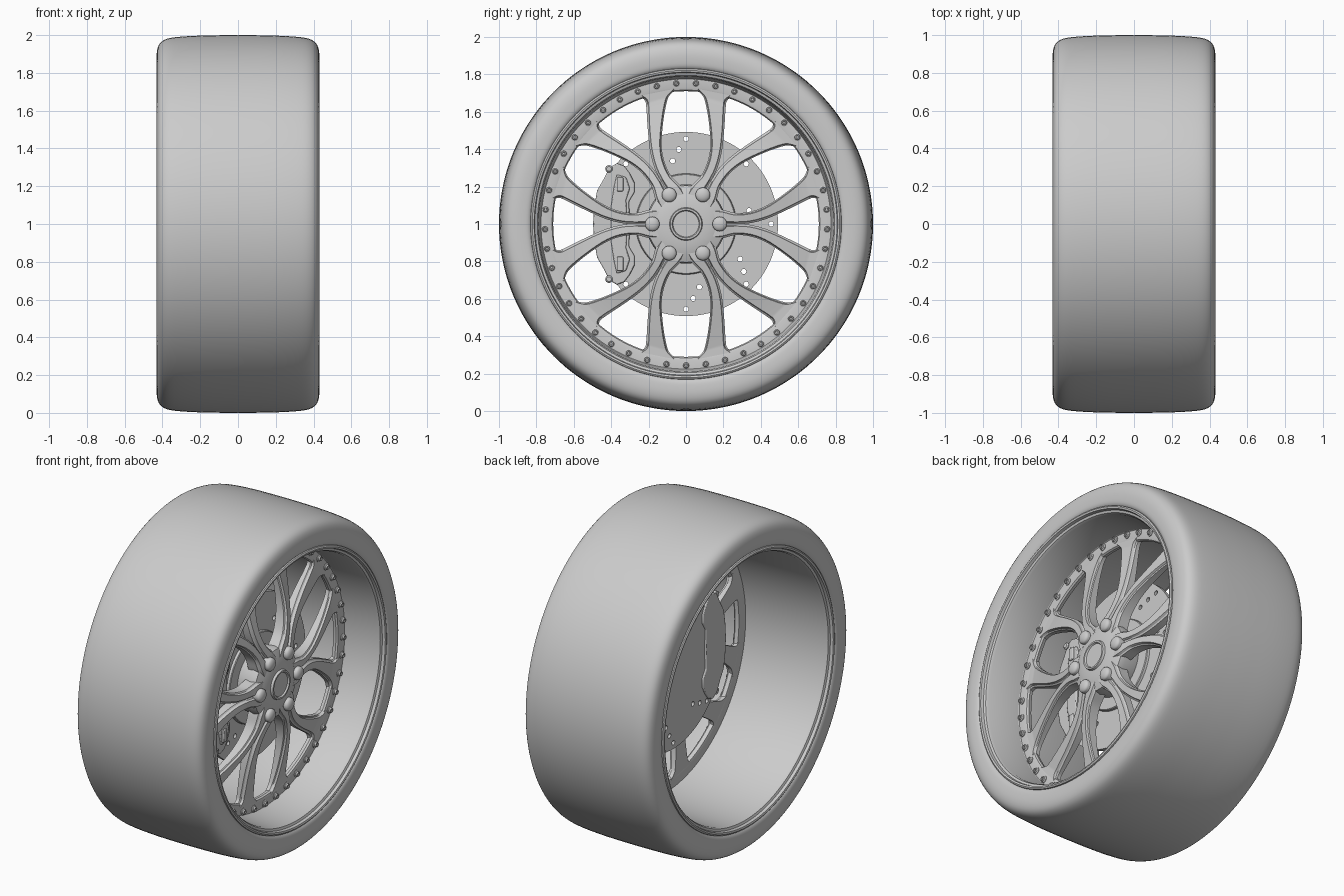
import bpy, bmesh, math
from mathutils import Vector

if "Cube" in bpy.data.objects:
    bpy.data.objects.remove(bpy.data.objects["Cube"])

AXLE_Z = 1.0


def finish(name, bm, angle=35, bevel=0):
    """Turn a bmesh into a smooth-by-angle object."""
    bmesh.ops.remove_doubles(bm, verts=bm.verts, dist=1e-5)
    bmesh.ops.recalc_face_normals(bm, faces=bm.faces)
    me = bpy.data.meshes.new(name)
    bm.to_mesh(me)
    bm.free()
    ob = bpy.data.objects.new(name, me)
    bpy.context.collection.objects.link(ob)
    bpy.ops.object.select_all(action='DESELECT')
    ob.select_set(True)
    bpy.context.view_layer.objects.active = ob
    if bevel:
        m = ob.modifiers.new("bevel", 'BEVEL')
        m.width, m.segments, m.limit_method = bevel, 2, 'ANGLE'
    bpy.ops.object.shade_smooth_by_angle(angle=math.radians(angle))
    return ob


def skin(bm, rings, loop):
    """Join successive closed sections with quads."""
    n = len(rings[0])
    pairs = zip(rings, rings[1:] + rings[:1]) if loop else zip(rings, rings[1:])
    for a, b in pairs:
        for j in range(n):
            k = (j + 1) % n
            bm.faces.new((a[j], a[k], b[k], b[j]))
    if not loop:
        bm.faces.new(rings[0])
        bm.faces.new(rings[-1])


def lathe(bm, profile, segs, y=0.0, z=AXLE_Z):
    """Spin a closed (x, radius) profile about an x-parallel axis."""
    rings = []
    for i in range(segs):
        a = math.tau * i / segs
        rings.append([bm.verts.new((x, y + r * math.cos(a), z + r * math.sin(a)))
                      for x, r in profile])
    skin(bm, rings, True)


def turned(name, profile, segs=128, angle=35):
    bm = bmesh.new()
    lathe(bm, profile, segs)
    return finish(name, bm, angle)


def polar(r, deg):
    a = math.radians(deg)
    return r * math.cos(a), AXLE_Z + r * math.sin(a)


def spline(pts, steps=5):
    """Catmull-Rom curve through 2D points."""
    p = [Vector(q) for q in [pts[0]] + pts + [pts[-1]]]
    out = []
    for i in range(1, len(p) - 2):
        a, b, c, d = p[i - 1:i + 3]
        for s in range(steps):
            t = s / steps
            out.append(0.5 * (2 * b + (c - a) * t + (2 * a - 5 * b + 4 * c - d) * t * t
                              + (3 * b - a - 3 * c + d) * t ** 3))
    return out + [p[-1]]


def plate(name, pts, x0, x1, bevel=0.006):
    """Extrude a (y, z) outline between two x planes."""
    bm = bmesh.new()
    skin(bm, [[bm.verts.new((x, y, AXLE_Z + z)) for y, z in pts] for x in (x0, x1)], False)
    return finish(name, bm, 35, bevel)


def mirror_z(half):
    return half + [(y, -z) for y, z in reversed(half) if z > 0]


# tyre
half = spline([(0, 1), (0.18, 0.998), (0.31, 0.991), (0.378, 0.98), (0.414, 0.956),
               (0.429, 0.916), (0.43, 0.87), (0.424, 0.84), (0.405, 0.82)], 3)
tyre = [(p.x, p.y) for p in half]
turned("tyre", [(-x, r) for x, r in reversed(tyre)] + tyre[1:], 144, 50)

# rim barrel with stepped lips on both sides
lip = [(0.40, 0.835), (0.425, 0.83), (0.43, 0.822), (0.427, 0.812), (0.41, 0.808),
       (0.405, 0.795), (0.39, 0.788)]
turned("rim_barrel", lip + [(0.15, 0.776)] + [(-x, r) for x, r in reversed(lip)], 128)

# ring that carries the rim bolts
turned("face_ring", [(0.14, 0.79), (0.14, 0.725), (0.143, 0.715), (0.165, 0.71), (0.175, 0.716),
                     (0.179, 0.73), (0.179, 0.775), (0.185, 0.779), (0.185, 0.79)])

# 45 rim bolts
bm = bmesh.new()
for i in range(45):
    lathe(bm, [(0.17, 0), (0.17, 0.021), (0.183, 0.021), (0.187, 0.015), (0.195, 0.013),
               (0.195, 0.008), (0.19, 0.006), (0.19, 0)], 12, *polar(0.755, -90 + 8 * i))
finish("rim_bolts", bm)

# split spokes: one curved arm, mirrored and repeated six times
inner = spline([(0.0, 0.16), (0.03, 0.205), (0.085, 0.265), (0.12, 0.35), (0.13, 0.44),
                (0.12, 0.56), (0.10, 0.66), (0.082, 0.695), (0.05, 0.725)])
outer = spline([(0.085, 0.147), (0.108, 0.187), (0.135, 0.234), (0.168, 0.30), (0.192, 0.39),
                (0.204, 0.50), (0.212, 0.62), (0.22, 0.66), (0.25, 0.685)])
bm = bmesh.new()
for k in range(6):
    c, s = math.cos(math.radians(60 * k)), math.sin(math.radians(60 * k))
    for side in (1, -1):
        rings = []
        for a, b in zip(inner, outer):
            w = (b - a).length
            t = max(0, min(1, ((a + b).length / 2 - 0.2) / 0.48))
            front = 0.272 - 0.091 * t
            back = 0.185 - 0.045 * t
            e = min(0.014, 0.2 * w)
            sec = [(0, back), (0, front - 0.018), (0.6 * e, front - 0.013), (e, front),
                   (w - e, front), (w - 0.6 * e, front - 0.013), (w, front - 0.018), (w, back)]
            ring = []
            for d, x in sec:
                p = a.lerp(b, d / w)
                u, v = p.x * side, p.y
                ring.append(bm.verts.new((x, u * c - v * s, AXLE_Z + u * s + v * c)))
            rings.append(ring)
        skin(bm, rings, False)
finish("spokes", bm, 30)

# hub with centre cap
turned("hub", [(0.11, 0), (0.11, 0.19), (0.22, 0.212), (0.255, 0.205), (0.27, 0.165),
               (0.28, 0.12), (0.282, 0.088), (0.296, 0.084), (0.296, 0.074),
               (0.287, 0.069), (0.287, 0)], 64)

# six domed lug nuts
bm = bmesh.new()
for i in range(6):
    dome = [(0.285 + 0.02 * math.sin(a), 0.039 * math.cos(a))
            for a in (math.pi / 2 * j / 6 for j in range(7))]
    lathe(bm, [(0.24, 0), (0.24, 0.039)] + dome, 24, *polar(0.18, 60 * i))
finish("lug_nuts", bm)

# brake disc with swirled drill holes
disc = turned("brake_disc", [(0.085, 0), (0.085, 0.492), (0.112, 0.492), (0.112, 0.27),
                             (0.126, 0.268), (0.13, 0.264), (0.13, 0)], 96)
bm = bmesh.new()
for i in range(8):
    for r, off in ((0.455, 0), (0.40, 5.5), (0.345, 12)):
        lathe(bm, [(-0.1, 0), (-0.1, 0.014), (0.2, 0.014), (0.2, 0)], 12,
              *polar(r, 45 * i + off))
cutter = finish("drill_cutter", bm)
cutter.hide_render = True
m = disc.modifiers.new("drill", 'BOOLEAN')
m.object, m.operation, m.solver = cutter, 'DIFFERENCE', 'EXACT'
bpy.context.view_layer.objects.active = disc
bpy.ops.object.modifier_apply(modifier="drill")
bpy.data.objects.remove(cutter)
for f in disc.data.polygons:
    f.use_smooth = False

# brake caliper straddling the disc, with raised front parts
body = mirror_z([(-0.30, 0), (-0.305, 0.12), (-0.275, 0.17), (-0.275, 0.22), (-0.30, 0.27),
                 (-0.33, 0.31), (-0.37, 0.325), (-0.41, 0.30), (-0.44, 0.24), (-0.475, 0.18),
                 (-0.49, 0.10), (-0.497, 0)])
plate("caliper_body", body, 0.075, 0.14)
cover = mirror_z([(-0.315, 0), (-0.32, 0.13), (-0.30, 0.19), (-0.32, 0.25), (-0.37, 0.265),
                  (-0.385, 0.20), (-0.40, 0.10), (-0.40, 0)])
plate("caliper_cover", cover, 0.13, 0.152)
for name, s in (("upper", 1), ("lower", -1)):
    plate(name + "_pad_pin", [(-0.37, s * 0.175), (-0.335, s * 0.175),
                              (-0.335, s * 0.25), (-0.37, s * 0.25)], 0.145, 0.162, 0.004)
bm = bmesh.new()
for s in (1, -1):
    lathe(bm, [(0.08, 0), (0.08, 0.02), (0.146, 0.02), (0.152, 0.013), (0.152, 0)],
          16, -0.412, AXLE_Z + s * 0.295)
finish("caliper_bolts", bm)
